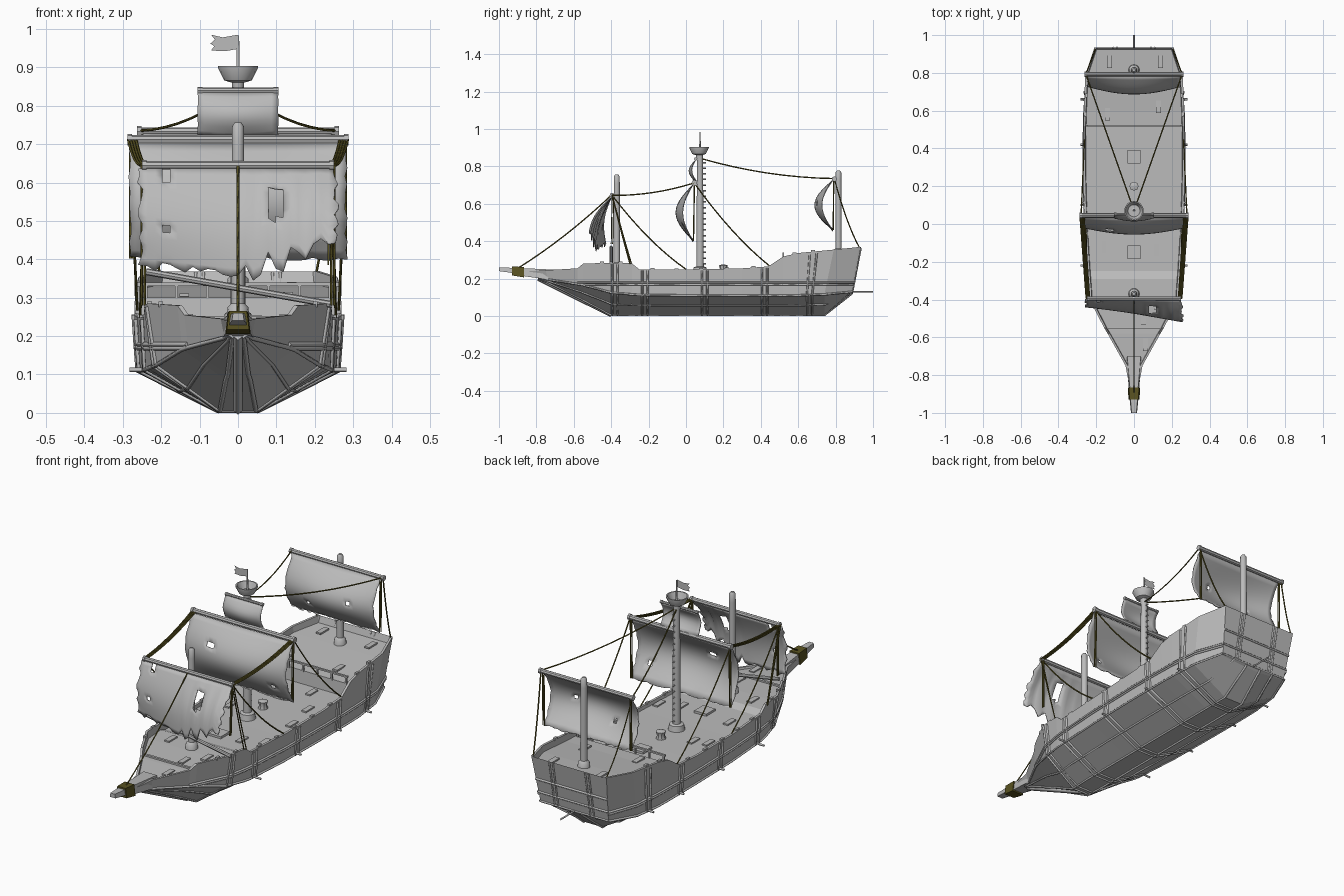
import bpy, bmesh, math, random
from mathutils import Vector, Matrix

random.seed(4)
if "Cube" in bpy.data.objects:
    bpy.data.objects.remove(bpy.data.objects["Cube"])


def material(name, rgb):
    m = bpy.data.materials.new(name)
    m.use_nodes = True
    m.diffuse_color = (*rgb, 1)
    m.node_tree.nodes["Principled BSDF"].inputs["Base Color"].default_value = (*rgb, 1)
    return m


WOOD = material("grey_wood", (0.5, 0.5, 0.5))
ROPE = material("olive_rope", (0.1, 0.085, 0.015))


def add(name, mesh, mat=WOOD, smooth=False):
    ob = bpy.data.objects.new(name, mesh)
    bpy.context.collection.objects.link(ob)
    mesh.materials.clear()
    mesh.materials.append(mat)
    if smooth:
        bpy.ops.object.select_all(action='DESELECT')
        ob.select_set(True)
        bpy.context.view_layer.objects.active = ob
        bpy.ops.object.shade_smooth_by_angle(angle=math.radians(40))
    return ob


def from_bmesh(name, bm, mat=WOOD, smooth=False):
    bmesh.ops.recalc_face_normals(bm, faces=bm.faces)
    me = bpy.data.meshes.new(name)
    bm.to_mesh(me)
    bm.free()
    return add(name, me, mat, smooth)


def tubes(name, paths, r, mat=WOOD, res=0):
    cu = bpy.data.curves.new(name, 'CURVE')
    cu.dimensions = '3D'
    cu.bevel_depth, cu.bevel_resolution, cu.use_fill_caps = r, res, True
    for path in paths:
        sp = cu.splines.new('POLY')
        sp.points.add(len(path) - 1)
        for p, q in zip(sp.points, path):
            p.co = (*q, 1)
    tmp = bpy.data.objects.new(name + "_path", cu)
    bpy.context.collection.objects.link(tmp)
    dg = bpy.context.evaluated_depsgraph_get()
    me = bpy.data.meshes.new_from_object(tmp.evaluated_get(dg))
    bpy.data.objects.remove(tmp)
    return add(name, me, mat, res > 0)


def boxes(name, items, mat=WOOD):
    bm = bmesh.new()
    for loc, size in items:
        bmesh.ops.create_cube(bm, size=1, matrix=Matrix.Translation(loc) @ Matrix.Diagonal((*size, 1)))
    return from_bmesh(name, bm, mat)


def loft(name, rings, mat=WOOD, smooth=False):
    bm = bmesh.new()
    vs = [[bm.verts.new(p) for p in ring] for ring in rings]
    n = len(rings[0])
    for a, b in zip(vs, vs[1:]):
        for i in range(n):
            bm.faces.new((a[i], a[(i + 1) % n], b[(i + 1) % n], b[i]))
    bm.faces.new(vs[0])
    bm.faces.new(vs[-1])
    return from_bmesh(name, bm, mat, smooth)


def lathe(name, y, profile, n=16):
    turn = [i * math.tau / n for i in range(n)]
    return loft(name, [[(r * math.cos(t), y + r * math.sin(t), z) for t in turn]
                       for r, z in profile], smooth=True)


# Hull stations: y low, y top, keel half width, keel z, chine x, chine z, top x, top z, deck z
S = [(-.79, -.84, .012, .2, .02, .205, .028, .24, .235),
     (-.74, -.75, .015, .18, .035, .195, .045, .245, .235),
     (-.58, -.58, .025, .1, .13, .17, .14, .255, .245),
     (-.55, -.55, .03, .085, .145, .165, .158, .28, .245),
     (-.4, -.4, .045, .005, .21, .125, .235, .285, .25),
     (-.29, -.29, .05, .005, .235, .115, .243, .282, .25),
     (-.25, -.25, .05, .005, .24, .112, .246, .25, .235),
     (0, 0, .05, .005, .255, .11, .262, .248, .232),
     (.3, .3, .05, .005, .26, .11, .27, .255, .235),
     (.44, .44, .05, .005, .26, .11, .27, .265, .235),
     (.515, .515, .05, .005, .26, .11, .268, .315, .235),
     (.52, .52, .05, .005, .26, .11, .268, .318, .3),
     (.6, .6, .05, .005, .258, .11, .266, .337, .305),
     (.74, .79, .05, .005, .245, .115, .258, .355, .325),
     (.88, .925, .04, .115, .195, .128, .213, .369, .335),
     (.89, .935, .04, .125, .19, .13, .21, .37, .368)]
rings = []
for y, yt, kw, kz, cx, cz, tx, tz, dz in S:
    half = [(kw, y, kz), (cx, y, cz), (tx, yt, tz), (tx - .012, yt, tz), (tx - .015, yt, dz)]
    rings.append(half + [(-a, b, c) for a, b, c in reversed(half)])
loft("hull", rings)


def station(y):
    for a, b in zip(S, S[1:]):
        if a[0] <= y <= b[0]:
            t = (y - a[0]) / (b[0] - a[0])
            return [p + (q - p) * t for p, q in zip(a, b)]
    return list(S[-1])


def skin(y, f, side=1, out=.002):
    """Point on the hull: f 0 keel edge, 1 chine, 2 top edge."""
    s = station(y)
    pts = [Vector((s[2], s[0], s[3])), Vector((s[4], s[0], s[5])), Vector((s[6], s[1], s[7]))]
    i = min(int(f), 1)
    p = pts[i].lerp(pts[i + 1], f - i)
    return ((p.x + out) * side, p.y, p.z)


# Ribs and lengthwise battens on the hull
ribs = []
for y in (-.38, -.22, .1, .42, .66):
    for d in (-.014, .014):
        left = [skin(y + d, f) for f in (1.95, 1.5, 1, .5, 0)]
        ribs.append(left + [(-a, b, c) for a, b, c in reversed(left)])
tubes("hull_ribs", ribs, .006)
ys = [s[0] for s in S]
tubes("hull_battens", [[skin(y, f, s) for y in ys] for f in (0, .5, 1) for s in (-1, 1)], .006)


def wale(z, s):
    path = []
    for y in ys[2:]:
        q = station(y)
        path.append(skin(y, 1 + max(.02, (z - q[5]) / (q[7] - q[5])), s))
    return path


tubes("side_wales", [wale(z, s) for z in (.178, .168) for s in (-1, 1)], .006)
tubes("stern_battens", [[(-w, y, z), (w, y, z)] for w, y, z in
                        ((.19, .89, .13), (.195, .9, .18), (.2, .915, .25))], .006)
tubes("stern_posts", [[(x, .89, .13), (x, .935, .365)] for x in (-.11, -.09, .09, .11)], .005)
tubes("bow_stem", [[(0, -.4, .006), (0, -.79, .2)]], .012)
tubes("rudder_rod", [[(0, .86, .13), (0, 1, .13)]], .005)
tubes("chine_pegs", [[(s * .25, y, .112), (s * .283, y, .112)] for y in (-.22, .1, .42, .66) for s in (-1, 1)], .006)

# Bowsprit with its rope wrapping
def sprit(y, w, z0, z1):
    return [(-w, y, z0), (w, y, z0), (w * .8, y, z1), (-w * .8, y, z1)]


loft("bowsprit", [sprit(-.7, .045, .19, .248), sprit(-.86, .028, .212, .255),
                  sprit(-.94, .022, .232, .258), sprit(-1, .016, .24, .26)])
loft("bowsprit_wrap", [sprit(-.865, .033, .206, .262), sprit(-.93, .029, .217, .265)], ROPE)

# Masts, crow's nest and pennant
for name, y, base, top in (("fore_mast", -.37, .245, .757), ("mizzen_mast", .815, .32, .778)):
    lathe(name, y, [(.03, base), (.027, base + .03), (.017, base + .04), (.016, top - .05),
                    (.015, top - .01), (.008, top)])
lathe("main_mast", .075, [(.04, .23), (.034, .26), (.02, .265), (.018, .6), (.015, .87), (.005, .875), (.003, .983)])
lathe("crows_nest", .07, [(.014, .835), (.016, .86), (.036, .866), (.052, .898), (.052, .904),
                          (.046, .904), (.032, .872)])
tubes("mast_pegs", [[(0, .08, z / 100), (0, .106, z / 100)] for z in range(28, 84, 3)], .004)
flag = bmesh.new()
flag.faces.new([flag.verts.new((x, .07, z)) for x, z in
                ((0, .985), (-.04, .978), (-.07, .985), (-.06, .972), (-.072, .962),
                 (-.062, .955), (-.07, .944), (-.035, .942), (0, .948))])
from_bmesh("pennant", flag)

# Yards
def yard(name, w, y, z, r):
    tubes(name, [[(-w, y, z), (w, y, z)]], r, res=2)
    tubes(name + "_caps", [[(s * w, y, z), (s * (w - .012), y, z)] for s in (-1, 1)], r * 1.25, res=2)


yard("fore_yard", .25, -.395, .645, .011)
yard("main_yard", .288, .045, .712, .012)
yard("top_yard", .105, .052, .84, .007)
yard("mizzen_yard", .263, .793, .733, .011)
tubes("fallen_spar", [[(-.24, -.4, .368), (.24, -.4, .283)]], .009, res=2)


# Sails: a bellied grid with torn edges and holes
def sail(name, w, z1, bottom, shape, rip, holes=(), nx=26, nz=14):
    bm = bmesh.new()
    grid = []
    for j in range(nz + 1):
        row = []
        for i in range(nx + 1):
            u, v = i / nx * 2 - 1, j / nz
            x = w * u
            low = bottom(u) + (random.uniform(-rip, rip) if j == nz else 0)
            if abs(u) == 1:
                x += random.uniform(-rip, rip) * .6
            row.append(bm.verts.new((x, shape(u, v), z1 + (low - z1) * v)))
        grid.append(row)
    for a, b in zip(grid, grid[1:]):
        for i in range(nx):
            mid = (a[i].co + b[i + 1].co) / 2
            if not any(abs(mid.x - hx) < hw and abs(mid.z - hz) < hh for hx, hz, hw, hh in holes):
                bm.faces.new((a[i], a[i + 1], b[i + 1], b[i]))
    ob = from_bmesh(name, bm, WOOD, True)
    mod = ob.modifiers.new("cloth", 'SOLIDIFY')
    mod.thickness = .004
    return ob


def belly(y, depth):
    return lambda u, v: y - depth * math.sin(math.pi * v) * (.6 + .4 * math.cos(u * math.pi / 2))


def fore_hem(u):
    if u < 0:
        return .385 - .03 * (u + 1)
    return .355 + .1 * u + .025 * math.sin(u * 25)


sail("fore_sail", .255, .637, fore_hem, lambda u, v: -.4 - v * (.03 + .045 * (u + 1))
     - .025 * math.sin(math.pi * v), .014, ((.095, .545, .013, .04), (-.19, .475, .014, .011), (-.19, .62, .01, .011)))
sail("main_sail", .282, .703, lambda u: .402, belly(.036, .092), .006, ((-.13, .6, .012, .013), (.2, .48, .012, .013)))
sail("top_sail", .105, .838, lambda u: .722 - .008 * (1 - u * u), belly(.052, .038), .002, nx=12, nz=8)
sail("mizzen_sail", .245, .725, lambda u: .46, belly(.787, .097), .006, ((.12, .6, .011, .012), (-.1, .55, .011, .012)))


# Rigging
def rope(a, b, sag=.02):
    a, b = Vector(a), Vector(b)
    return [a.lerp(b, i / 8) - Vector((0, 0, sag * 4 * (i / 8) * (1 - i / 8))) for i in range(9)]


lines = [rope((0, -.9, .255), (0, -.4, .645))]
for s in (-1, 1):
    for k in range(4):
        lines.append(rope((s * (.235 + .006 * k), -.395, .645), (s * (.265 + .007 * k), .045, .712), .018))
    for k in (0, .008):
        lines += [rope((s * (.243 + k), -.395, .645), (s * (.243 + k), -.3 + k, .28), .005),
                  rope((s * .24, -.395 + k, .64), (s * .235, -.4 + k, .385), 0),
                  rope((s * (.272 + k), .045, .71), (s * (.272 + k), .04, .402), 0),
                  rope((s * (.24 + k), .79, .73), (s * (.24 + k), .787, .46), 0)]
    lines += [rope((s * .245, -.395, .645), (s * .255, 0, .25), .03),
              rope((s * .28, .045, .71), (s * .262, .45, .265), .03),
              rope((0, .07, .845), (s * .255, .793, .735), .025),
              rope((s * .255, .793, .733), (s * .205, .925, .37), .03)]
tubes("rigging", lines, .0035, ROPE)

# Deck fittings: hatches, capstan, loose boards, rails
def deck_z(y):
    return station(y)[8]


boxes("hatches", [((0, y, deck_z(y) + .004), (.068, .072, .014)) for y in (.355, -.15)])
lathe("capstan", .2, [(.025, .23), (.018, .25), (.024, .27), (.01, .275)], 8)
spots = [(-.13, .86), (.14, .86), (.13, .62), (.09, .46), (-.14, .58), (.18, .3), (-.14, .14), (-.21, .12),
         (.21, .13), (-.16, -.12), (.12, -.14), (.22, -.1), (-.13, -.35), (.12, -.42), (.05, -.5), (.06, -.64)]
boxes("deck_boards", [((x, y, deck_z(y) + .003), (.026, .066, .008)) for x, y in spots])
boxes("break_rail", [((0, .52, .335), (.5, .01, .008))] +
      [((x / 10, .52, .315), (.008, .008, .04)) for x in (-2.4, -1.6, -.8, 0, .8, 1.6, 2.4)])
boxes("fore_beam", [((0, -.55, .247), (.3, .012, .012))])
boxes("side_posts", [((s * (station(y)[6] - .008), y, station(y)[7]), (.012, .022, .014))
                     for y in (-.45, -.35, -.18, -.05, .08, .22, .36, .58, .68) for s in (-1, 1)])
